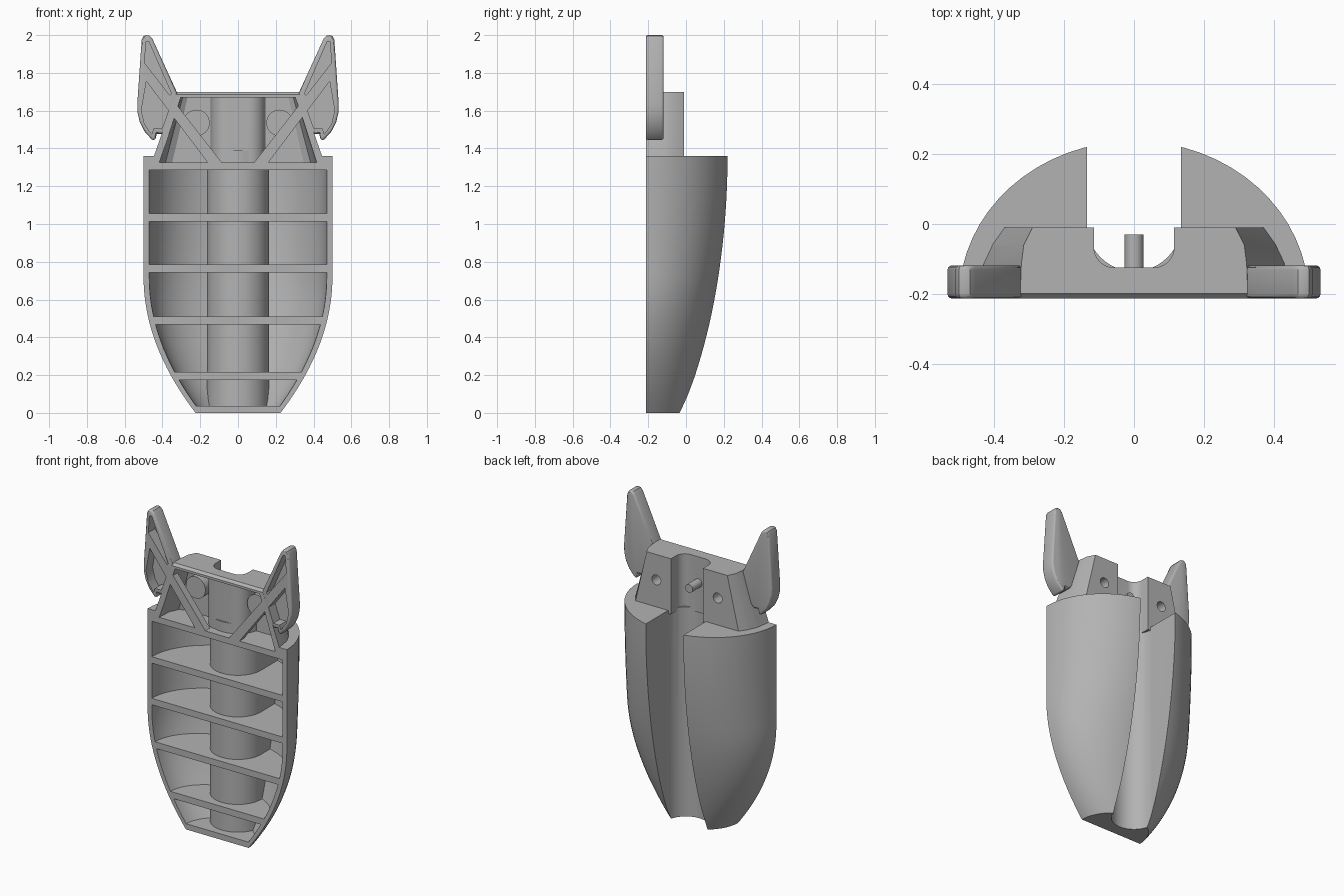
import bpy, bmesh, math

if "Cube" in bpy.data.objects:
    bpy.data.objects.remove(bpy.data.objects["Cube"], do_unlink=True)

FRONT = -0.213
WALL = 0.03
STEPS = 32

grey = bpy.data.materials.new("plain_grey")
grey.use_nodes = True
grey.diffuse_color = (0.45, 0.45, 0.45, 1)
grey.node_tree.nodes["Principled BSDF"].inputs["Base Color"].default_value = (0.45, 0.45, 0.45, 1)


def loft(name, rings):
    """Closed solid skinned through rings of equal point count."""
    bm = bmesh.new()
    loops = [[bm.verts.new(p) for p in ring] for ring in rings]
    for a, b in zip(loops, loops[1:]):
        for i in range(len(a)):
            j = (i + 1) % len(a)
            bm.faces.new((a[i], a[j], b[j], b[i]))
    bm.faces.new(loops[0])
    bm.faces.new(loops[-1])
    bmesh.ops.remove_doubles(bm, verts=bm.verts, dist=1e-5)
    bmesh.ops.recalc_face_normals(bm, faces=bm.faces)
    mesh = bpy.data.meshes.new(name)
    bm.to_mesh(mesh)
    bm.free()
    mesh.materials.append(grey)
    obj = bpy.data.objects.new(name, mesh)
    bpy.context.collection.objects.link(obj)
    return obj


def prism_z(name, pts, z0, z1):
    return loft(name, [[(x, y, z) for x, y in pts] for z in (z0, z1)])


def prism_y(name, pts, y0, y1):
    return loft(name, [[(x, y, z) for x, z in pts] for y in (y0, y1)])


def apply_modifiers(obj):
    graph = bpy.context.evaluated_depsgraph_get()
    mesh = bpy.data.meshes.new_from_object(obj.evaluated_get(graph))
    obj.modifiers.clear()
    obj.data = mesh


def combine(obj, other, operation="DIFFERENCE"):
    mod = obj.modifiers.new("combine", "BOOLEAN")
    mod.operation = operation
    mod.solver = "EXACT"
    mod.object = other
    apply_modifiers(obj)
    bpy.data.objects.remove(other, do_unlink=True)


def circle(cx, cz, r, n=32):
    return [(cx + r * math.cos(math.tau * i / n), cz + r * math.sin(math.tau * i / n)) for i in range(n)]


def channel(half, bottom, corner):
    """U outline open toward the back, with rounded bottom corners."""
    pts = [(half, 0.5)]
    for sign, start in ((1, 0), (-1, -math.pi / 2)):
        for i in range(13):
            a = start - math.pi / 2 * i / 12
            pts.append((sign * (half - corner) + corner * math.cos(a), bottom + corner + corner * math.sin(a)))
    return pts + [(-half, 0.5)]


def hull_ring(z, inset=0.0, front=FRONT):
    """Half-ellipse section of the hull that narrows toward the tip."""
    w = 0.5 - 0.275 * max(0, 1 - z / 0.72) ** 2 - inset
    d = 0.45 - 0.23 * (1 - z / 1.36) ** 2 - inset
    arc = [math.pi * i / STEPS for i in range(STEPS + 1)]
    ring = [(w * math.cos(a), FRONT + d * math.sin(a), z) for a in arc]
    return [(w, front, z)] + ring + [(-w, front, z)]


def hull(name, z0, z1, n, inset=0.0, front=FRONT):
    return loft(name, [hull_ring(z0 + (z1 - z0) * i / n, inset, front) for i in range(n + 1)])


# Hull with a row of pockets open at the front, separated by ribs
body = hull("body", 0, 1.36, 40)
for z0, z1 in ((0.037, 0.175), (0.217, 0.467), (0.509, 0.743), (0.785, 1.013), (1.055, 1.285)):
    pocket = hull("pocket", z0, z1, 8, WALL, -0.4)
    combine(pocket, prism_z("tube", channel(0.165, -0.165, 0.165), -0.1, 1.5))
    combine(body, pocket)
combine(body, prism_z("groove", channel(0.135, -0.135, 0.135), -0.1, 1.5))


# Tapered neck block above the hull
def neck_ring(z, inset=0.0, front=FRONT, back=-0.01):
    t = (z - 1.36) / 0.34
    side = [(0.445 - 0.12 * t, front), (0.43 - 0.108 * t, -0.115),
            (0.405 - 0.09 * t, -0.06), (0.37 - 0.08 * t, back)]
    right = [(x - inset, y, z) for x, y in side]
    return right + [(-x, y, z) for x, y, z in reversed(right)]


neck = loft("neck", [neck_ring(1.34), neck_ring(1.685), neck_ring(1.70, 0, FRONT + 0.015)])
combine(neck, prism_z("neck_groove", channel(0.115, -0.125, 0.06), 1.2, 1.8))
for s in (-1, 1):
    combine(neck, prism_y("screw_hole", circle(s * 0.22, 1.535, 0.032), -0.1, 0.1))
combine(body, neck, "UNION")

# Neck cavity, keeping the tube, collar, bosses and diagonal braces
cavity = loft("cavity", [neck_ring(z, WALL, -0.4, -0.04) for z in (1.325, 1.67)])
combine(cavity, prism_z("neck_tube", channel(0.145, -0.155, 0.09), 1.2, 1.8))
combine(cavity, prism_z("collar", channel(0.165, -0.165, 0.165), 1.2, 1.39))
for s in (-1, 1):
    combine(cavity, prism_y("boss", circle(s * 0.22, 1.535, 0.07), -0.12, 0.1))
    brace = [(0.485, 1.755), (0.495, 1.85), (0.085, 1.325), (0.085, 1.30), (0.16, 1.30), (0.16, 1.325)]
    combine(cavity, prism_y("brace", [(s * x, z) for x, z in brace], -0.5, -0.165))
combine(body, cavity)

# Pin in the neck groove
pin = prism_y("pin", circle(0, 1.53, 0.027), -0.14, -0.03)

# Ears with rounded rims and two front recesses each
EAR = [(0.5, 1.995), (0.485, 2.0), (0.468, 1.997), (0.453, 1.98), (0.32, 1.69), (0.372, 1.50),
       (0.405, 1.475), (0.43, 1.478), (0.437, 1.45), (0.45, 1.44), (0.495, 1.49),
       (0.52, 1.54), (0.532, 1.59), (0.533, 1.64), (0.51, 1.975)]
UPPER = [(0.487, 1.965), (0.472, 1.965), (0.352, 1.69), (0.36, 1.68), (0.495, 1.853)]
LOWER = [(0.485, 1.755), (0.368, 1.60), (0.402, 1.505), (0.447, 1.505), (0.457, 1.475),
         (0.495, 1.53), (0.512, 1.60)]
parts = [body, pin]
for s, side in ((1, "left"), (-1, "right")):
    ear = prism_y(side + "_ear", [(s * x, z) for x, z in EAR], FRONT, -0.118)
    bevel = ear.modifiers.new("round", "BEVEL")
    bevel.width = 0.014
    bevel.segments = 3
    bevel.limit_method = "ANGLE"
    bevel.angle_limit = math.radians(83)
    apply_modifiers(ear)
    for outline in (UPPER, LOWER):
        combine(ear, prism_y("recess", [(s * x, z) for x, z in outline], -0.4, -0.145))
    parts.append(ear)

# Smooth curved surfaces, keep crisp edges
bpy.ops.object.select_all(action="DESELECT")
for obj in parts:
    obj.select_set(True)
bpy.context.view_layer.objects.active = body
bpy.ops.object.shade_smooth_by_angle(angle=math.radians(30))
